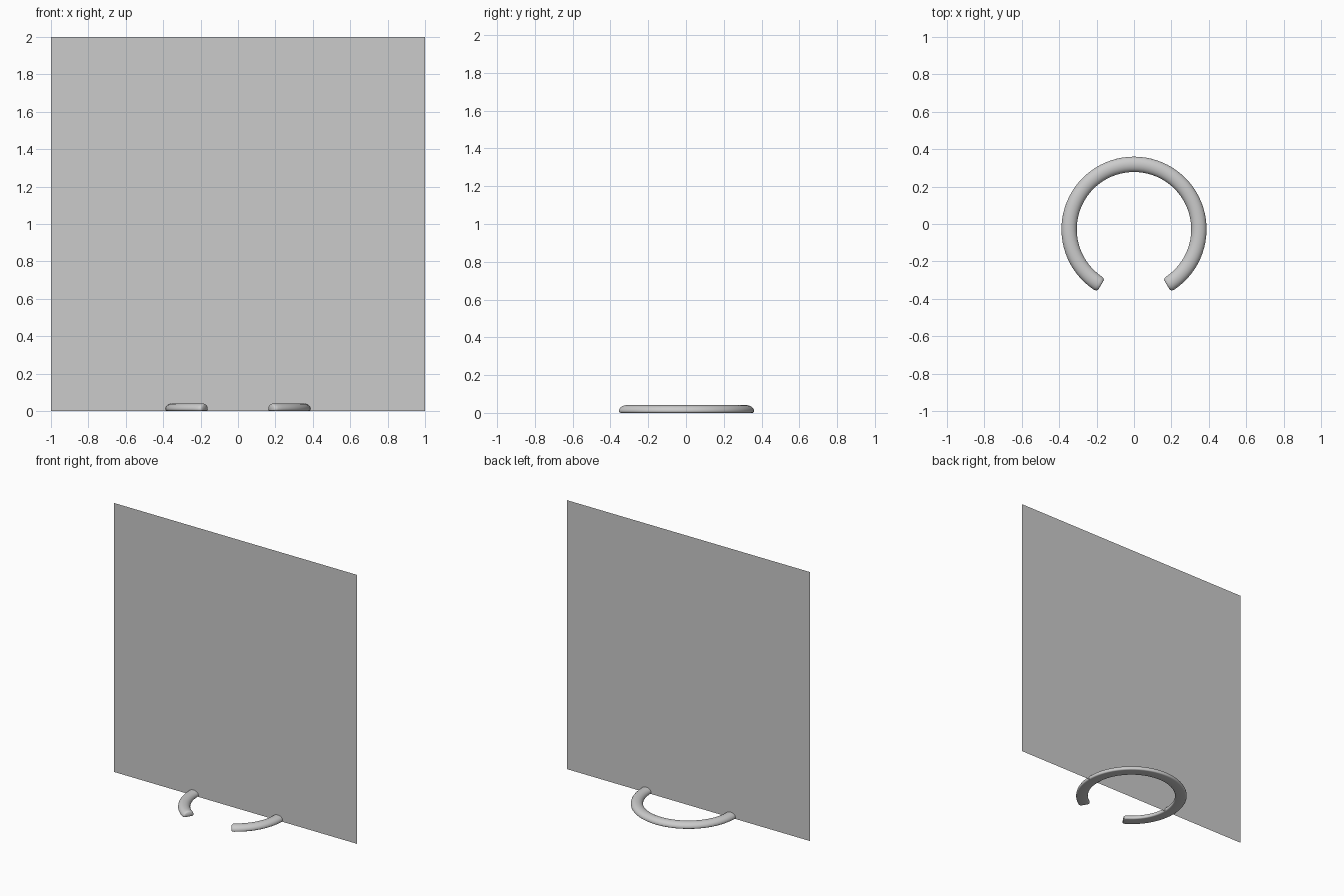
import bpy, bmesh, math

if "Cube" in bpy.data.objects:
    bpy.data.objects.remove(bpy.data.objects["Cube"])

RADIUS, TUBE, CENTER_Y = 0.347, 0.041, -0.028

# Upright panel: a single flat sheet through the ring's centre
bpy.ops.mesh.primitive_plane_add(size=2, location=(0, CENTER_Y, 1), rotation=(math.pi / 2, 0, 0))
bpy.context.object.name = "back_panel"

# Open ring: low rounded tube with a flattened underside, rounded closed ends
SEGMENTS = 64
END = math.radians(30.6)      # half of the gap at the front
start, stop = -math.pi / 2 + END, 1.5 * math.pi - END

# Cross-section (radial offset, height): domed top, small fillets to a flat base
MID = 0.01
section = [(TUBE * math.cos(math.pi * j / 12), MID + 0.031 * math.sin(math.pi * j / 12))
           for j in range(13)]
fillet = [(math.radians(a)) for a in (22.5, 45, 67.5, 90)]
left = [(-TUBE + 0.01 * (1 - math.cos(a)), MID * (1 - math.sin(a))) for a in fillet]
section += left + [(-x, z) for x, z in reversed(left)]

# Stations along the arc: (distance from the end, tube scale)
taper = [(0.0, 0.72), (0.004, 0.86), (0.01, 0.95), (0.02, 1.0)]
inset = 0.02 / RADIUS
stations = [(start + d / RADIUS, s) for d, s in taper]
span = stop - start - 2 * inset
stations += [(start + inset + span * i / SEGMENTS, 1.0) for i in range(1, SEGMENTS)]
stations += [(stop - d / RADIUS, s) for d, s in reversed(taper)]

bm = bmesh.new()
rings = []
for angle, scale in stations:
    ring = []
    for x, z in section:
        r = RADIUS + x * scale
        h = MID + (z - MID) * scale
        ring.append(bm.verts.new((r * math.cos(angle), CENTER_Y + r * math.sin(angle), h)))
    rings.append(ring)
n = len(section)
for a, b in zip(rings, rings[1:]):
    for j in range(n):
        k = (j + 1) % n
        bm.faces.new((a[j], b[j], b[k], a[k]))
bm.faces.new(rings[0])
bm.faces.new(rings[-1][::-1])
bmesh.ops.recalc_face_normals(bm, faces=bm.faces)
mesh = bpy.data.meshes.new("open_ring")
bm.to_mesh(mesh)
bm.free()
ring_obj = bpy.data.objects.new("open_ring", mesh)
bpy.context.collection.objects.link(ring_obj)
bpy.ops.object.select_all(action='DESELECT')
ring_obj.select_set(True)
bpy.context.view_layer.objects.active = ring_obj
bpy.ops.object.shade_smooth_by_angle(angle=math.radians(60))
